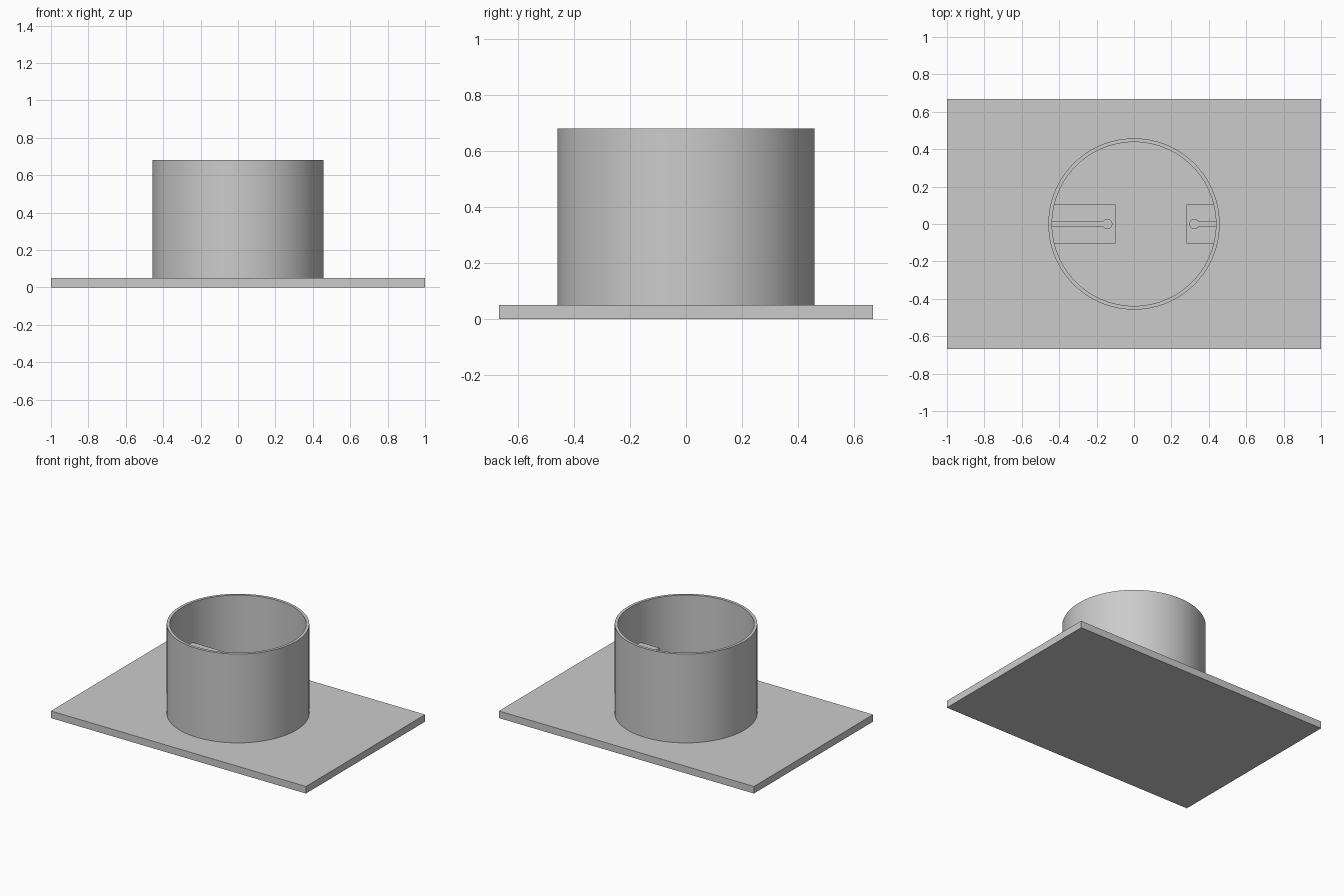
import bpy, bmesh
from math import asin, cos, sin, pi

cube = bpy.data.objects.get("Cube")
if cube:
    bpy.data.objects.remove(cube, do_unlink=True)

grey = bpy.data.materials.new("plain_grey")
grey.use_nodes = True
colour = (0.6, 0.6, 0.6, 1)
grey.diffuse_color = colour
grey.node_tree.nodes["Principled BSDF"].inputs["Base Color"].default_value = colour

PLATE_TOP = 0.05
TUBE_TOP = 0.68
BLOCK_TOP = 0.395
OUTER, INNER = 0.458, 0.438


def finish(name, bm, smooth=False):
    bmesh.ops.recalc_face_normals(bm, faces=bm.faces)
    mesh = bpy.data.meshes.new(name)
    bm.to_mesh(mesh)
    bm.free()
    mesh.materials.append(grey)
    obj = bpy.data.objects.new(name, mesh)
    bpy.context.collection.objects.link(obj)
    if smooth:
        bpy.ops.object.select_all(action="DESELECT")
        obj.select_set(True)
        bpy.context.view_layer.objects.active = obj
        bpy.ops.object.shade_smooth_by_angle(angle=pi / 6)
    return obj


def prism(name, points, bottom, top, smooth=False):
    """Extrude a flat outline upwards."""
    bm = bmesh.new()
    face = bm.faces.new([bm.verts.new((x, y, bottom)) for x, y in points])
    result = bmesh.ops.extrude_face_region(bm, geom=[face], use_keep_orig=True)
    raised = [v for v in result["geom"] if isinstance(v, bmesh.types.BMVert)]
    bmesh.ops.translate(bm, verts=raised, vec=(0, 0, top - bottom))
    return finish(name, bm, smooth)


def tube(name, outer, inner, bottom, top, segments=96):
    """Sweep a rectangular wall section around the z axis."""
    bm = bmesh.new()
    section = [(outer, bottom), (outer, top), (inner, top), (inner, bottom)]
    rings = []
    for i in range(segments):
        a = 2 * pi * i / segments
        rings.append([bm.verts.new((r * cos(a), r * sin(a), z)) for r, z in section])
    for i, ring in enumerate(rings):
        following = rings[(i + 1) % segments]
        for j in range(4):
            k = (j + 1) % 4
            bm.faces.new((ring[j], following[j], following[k], ring[k]))
    return finish(name, bm, True)


def keyhole_block(name, side, tip, hole_x, half=0.104, slot=0.014, radius=0.025):
    """Block from the tube wall inwards, with a slot ending in a round hole."""
    wall = 0.44
    a = asin(slot / radius)
    steps = 24
    outline = [(wall, half), (tip, half), (tip, -half), (wall, -half), (wall, -slot)]
    for i in range(steps + 1):
        t = -a - (2 * pi - 2 * a) * i / steps
        outline.append((hole_x + radius * cos(t), radius * sin(t)))
    outline.append((wall, slot))
    return prism(name, [(side * x, y) for x, y in outline], PLATE_TOP, BLOCK_TOP, True)


# Flat base
prism("base_plate", [(-1, -0.667), (1, -0.667), (1, 0.667), (-1, 0.667)], 0, PLATE_TOP)

# Open cylinder standing on the base
tube("tube_wall", OUTER, INNER, PLATE_TOP, TUBE_TOP)

# Slotted supports inside the cylinder
keyhole_block("long_slotted_block", -1, 0.1, 0.143)
keyhole_block("short_slotted_block", 1, 0.28, 0.323)
